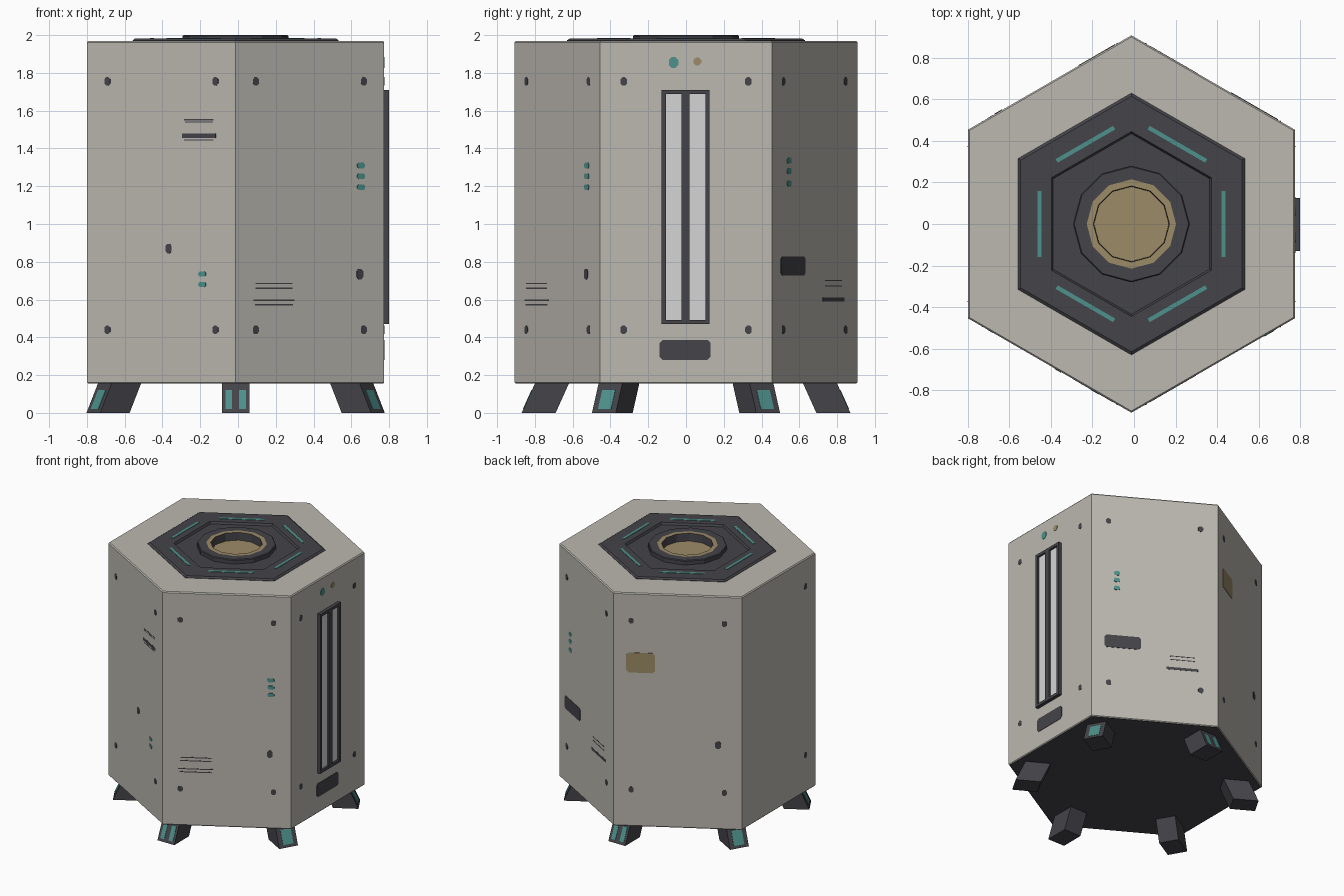
import bpy, bmesh, math
from mathutils import Vector, Matrix

if "Cube" in bpy.data.objects:
    bpy.data.objects.remove(bpy.data.objects["Cube"])

CX = -0.0125                      # body axis, the side light panel sticks out on +x
R = 0.908                         # body corner radius
AP = R * math.cos(math.pi / 6)    # centre to flat face


def material(name, col):
    m = bpy.data.materials.new(name)
    m.diffuse_color = (*col, 1)
    m.use_nodes = True
    m.node_tree.nodes["Principled BSDF"].inputs["Base Color"].default_value = m.diffuse_color
    return m


SHELL = material("warm grey shell", (0.50, 0.48, 0.435))
DARK = material("charcoal", (0.058, 0.056, 0.066))
TEAL = material("teal", (0.075, 0.285, 0.26))
TAN = material("brass tan", (0.33, 0.26, 0.135))
LIGHT = material("pale light panel", (0.66, 0.66, 0.66))


def finish(name, bm, mats):
    bmesh.ops.recalc_face_normals(bm, faces=bm.faces)
    me = bpy.data.meshes.new(name)
    bm.to_mesh(me)
    bm.free()
    for m in mats:
        me.materials.append(m)
    ob = bpy.data.objects.new(name, me)
    bpy.context.collection.objects.link(ob)
    return ob


def rings(name, n, start, profile, mats, idx):
    """n-sided turned shape; idx gives the material of each profile segment"""
    bm = bmesh.new()
    loops = []
    for r, z in profile:
        if r == 0:
            loops.append([bm.verts.new((CX, 0, z))] * n)
        else:
            loops.append([bm.verts.new((CX + r * math.cos(start + 2 * math.pi * i / n),
                                        r * math.sin(start + 2 * math.pi * i / n), z))
                          for i in range(n)])
    for k in range(len(profile) - 1):
        a, b = loops[k], loops[k + 1]
        for i in range(n):
            j = (i + 1) % n
            f = bm.faces.new(list(dict.fromkeys((a[i], a[j], b[j], b[i]))))
            f.material_index = idx[k]
    return finish(name, bm, mats)


def face_matrix(deg):
    """u to the right, v up, w outward on a body side"""
    a = math.radians(deg)
    n = Vector((math.cos(a), math.sin(a), 0))
    u = Vector((-math.sin(a), math.cos(a), 0))
    o = Vector((CX, 0, 0)) + n * AP
    return Matrix(((u.x, 0, n.x, o.x), (u.y, 0, n.y, o.y), (u.z, 1, n.z, o.z), (0, 0, 0, 1)))


def plate(name, deg, u, z, w, h, mat, cut=0.3, out=0.003, back=-0.003):
    """plate with clipped corners on a body side"""
    c = min(w, h) * cut
    x, y = w / 2, h / 2
    pts = [(x, y - c), (x - c, y), (c - x, y), (-x, y - c),
           (-x, c - y), (c - x, -y), (x - c, -y), (x, c - y)]
    if cut == 0:
        pts = [(x, y), (-x, y), (-x, -y), (x, -y)]
    bm = bmesh.new()
    lo = [bm.verts.new((u + p, z + q, back)) for p, q in pts]
    hi = [bm.verts.new((u + p, z + q, out)) for p, q in pts]
    bm.faces.new(lo)
    bm.faces.new(hi)
    for i in range(len(pts)):
        j = (i + 1) % len(pts)
        bm.faces.new((lo[i], lo[j], hi[j], hi[i]))
    bm.transform(face_matrix(deg))
    return finish(name, bm, [mat])


def block(name, deg, r0, r1, t0, t1, z0, z1, mat, lean=0.0):
    """box at an angle around the axis, leaning inward with height"""
    bm = bmesh.new()
    bmesh.ops.create_cube(bm, size=1)
    for v in bm.verts:
        z = z1 if v.co.z > 0 else z0
        r = (r1 if v.co.x > 0 else r0) - lean * z
        v.co = (r, t1 if v.co.y > 0 else t0, z)
    bm.transform(Matrix.Translation((CX, 0, 0)) @ Matrix.Rotation(math.radians(deg), 4, 'Z'))
    return finish(name, bm, [mat])


# hexagonal body with a thin bevelled rim and dark underside
rings("body", 6, math.pi / 6,
      [(0, 0.155), (R - 0.006, 0.155), (R, 0.161), (R, 1.962), (R - 0.008, 1.97), (0.5, 1.97)],
      [SHELL, DARK], [1, 0, 0, 0, 0])

# dark top plate with sunken hexagon
rings("top_plate", 6, math.pi / 6,
      [(0.63, 1.965), (0.63, 1.972), (0.615, 1.982), (0.445, 1.982), (0.435, 1.966), (0.22, 1.966)],
      [DARK], [0] * 5)

# raised port with brass rim and floor
rings("top_port", 12, 0,
      [(0.28, 1.96), (0.28, 1.994), (0.275, 2.0), (0.215, 2.0), (0.183, 2.0), (0.18, 1.94), (0, 1.94)],
      [DARK, TAN], [0, 0, 0, 1, 0, 1])

# teal light bars on the top plate
for k in range(6):
    block(f"top_light_bar_{k}", 60 * k, 0.433, 0.453, -0.16, 0.16, 1.975, 1.985, TEAL)

# splayed feet under the corners, with teal strips on the outside
for k in range(6):
    d = 30 + 60 * k
    block(f"foot_{k}", d, 0.69, 0.87, -0.0725, 0.0725, 0, 0.16, DARK, 0.45)
    strips = [(-0.053, -0.018), (0.018, 0.055)] if d in (90, 270) else [(-0.04, 0.04)]
    for i, (a, b) in enumerate(strips):
        block(f"foot_strip_{k}_{i}", d, 0.865, 0.873, a, b, 0.02, 0.122, TEAL, 0.45)

# corner bolts on every side
for k in range(6):
    for u in (-0.33, 0.33):
        if k == 3 and u < 0:
            continue
        for z in (1.755, 0.44):
            plate(f"bolt_{k}", 60 * k, u, z, 0.036, 0.044, DARK, out=0.0012)

# tall light panel on the right side: frame bars and two recessed lights
OUT = 0.8 - (CX + AP)
for u, w in ((-0.1185, 0.023), (-0.0025, 0.042), (0.1135, 0.023)):
    plate("light_frame_upright", 0, u, 1.09, w, 1.24, DARK, 0, OUT)
for z in (0.481, 1.699):
    plate("light_frame_end", 0, -0.0025, z, 0.25, 0.022, DARK, 0, OUT)
for u in (-0.0655, 0.0605):
    plate("light_tube", 0, u, 1.09, 0.088, 1.21, LIGHT, 0, 0.012)

# indicators and label plate on the right side
plate("teal_indicator", 0, -0.066, 1.855, 0.05, 0.056, TEAL)
plate("tan_indicator", 0, 0.06, 1.86, 0.042, 0.042, TAN)
plate("lower_label_plate", 0, -0.005, 0.333, 0.27, 0.105, DARK, 0.15)

# front right side
for z in (1.31, 1.253, 1.195):
    plate("front_right_indicator", -60, 0.312, z, 0.048, 0.03, TEAL)
plate("front_right_bolt", -60, 0.305, 0.735, 0.04, 0.055, DARK)
for z, w in ((0.685, 0.225), (0.66, 0.225), (0.597, 0.25), (0.573, 0.23)):
    plate("front_right_slot", -60, -0.22, z, w, 0.007, DARK, 0, 0.001)

# front left side
plate("front_left_bolt", -120, 0.045, 0.87, 0.036, 0.05, DARK)
for z in (0.735, 0.68):
    plate("front_left_indicator", -120, 0.25, z, 0.046, 0.028, TEAL)
for z, w, h in ((1.552, 0.18, 0.006), (1.54, 0.17, 0.005), (1.466, 0.205, 0.024), (1.444, 0.18, 0.006)):
    plate("front_left_slot", -120, 0.23, z, w, h, DARK, 0, 0.001)

# back right side
for z in (1.335, 1.28, 1.215):
    plate("back_right_indicator", 60, -0.27, z, 0.045, 0.032, TEAL)
plate("back_right_label_plate", 60, -0.23, 0.778, 0.26, 0.1, DARK, 0.15)
for z, w, h in ((0.7, 0.18, 0.006), (0.672, 0.18, 0.006), (0.6, 0.23, 0.02)):
    plate("back_right_slot", 60, 0.2, z, w, h, DARK, 0, 0.001)

# back left side
plate("back_left_tan_plate", 120, -0.262, 1.43, 0.205, 0.155, TAN, 0.12)
plate("back_left_bolt", 120, 0.285, 0.81, 0.042, 0.058, DARK)
